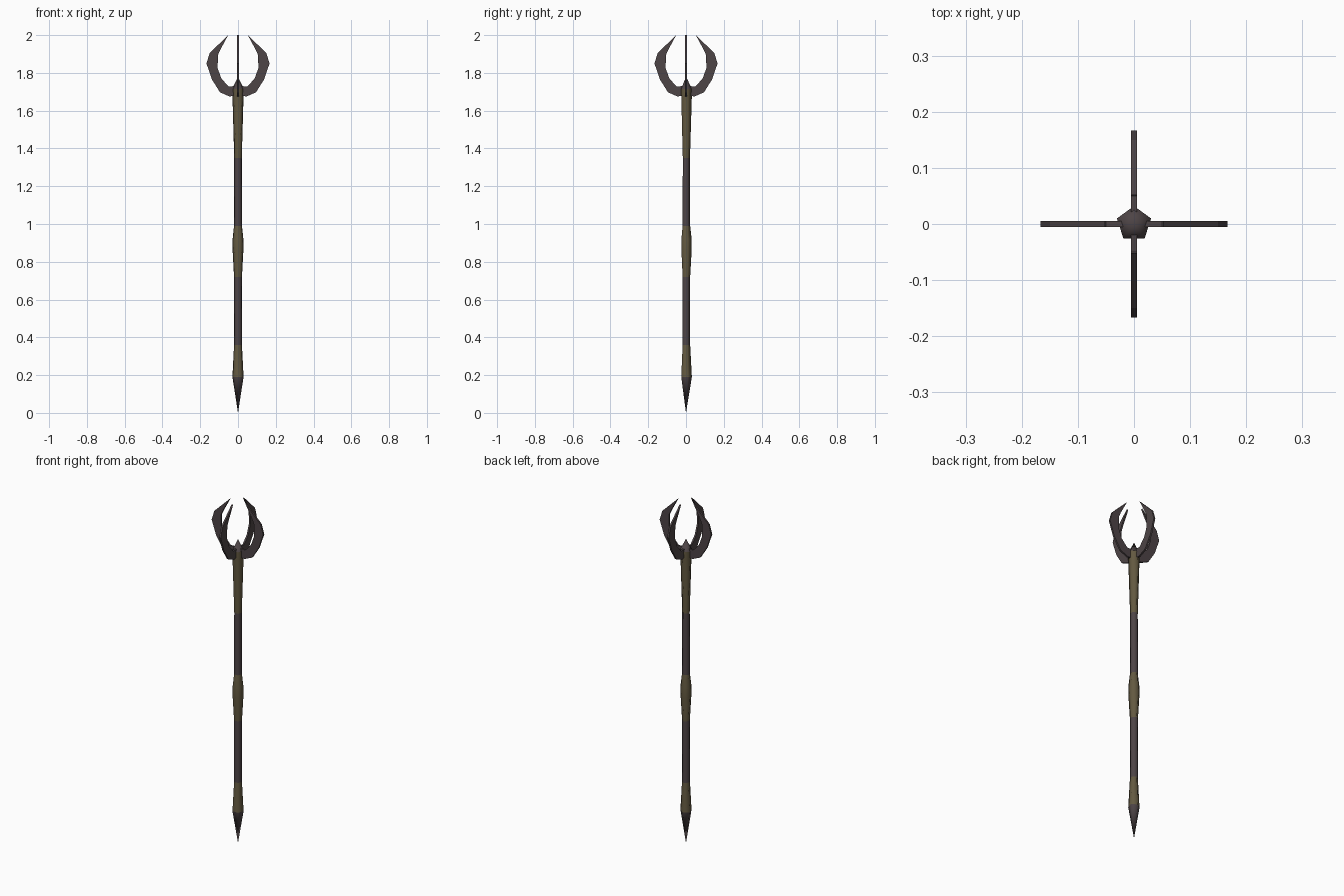
import bpy, bmesh, math
from mathutils import Matrix

if "Cube" in bpy.data.objects:
    bpy.data.objects.remove(bpy.data.objects["Cube"])


def material(name, rgb):
    m = bpy.data.materials.new(name)
    m.diffuse_color = (*rgb, 1)
    m.use_nodes = True
    m.node_tree.nodes["Principled BSDF"].inputs["Base Color"].default_value = m.diffuse_color
    return m


DARK = material("dark iron", (0.075, 0.058, 0.061))
WRAP = material("brown leather", (0.125, 0.100, 0.052))


def finish(name, bm, mat):
    bmesh.ops.recalc_face_normals(bm, faces=bm.faces)
    me = bpy.data.meshes.new(name)
    bm.to_mesh(me)
    bm.free()
    me.materials.append(mat)
    ob = bpy.data.objects.new(name, me)
    bpy.context.collection.objects.link(ob)
    return ob


def pole_section(name, profile, mat):
    """Five-sided turned section from (radius, z) pairs; radius 0 is a point."""
    bm = bmesh.new()
    rings = []
    for r, z in profile:
        if r == 0:
            rings.append([bm.verts.new((0, 0, z))] * 5)
        else:
            angles = [math.radians(90 + 72 * i) for i in range(5)]
            rings.append([bm.verts.new((r * math.cos(a), r * math.sin(a), z)) for a in angles])
    for lo, hi in zip(rings, rings[1:]):
        for i in range(5):
            j = (i + 1) % 5
            corners = dict.fromkeys((lo[i], lo[j], hi[j], hi[i]))
            bm.faces.new(list(corners))
    ob = finish(name, bm, mat)
    for p in ob.data.polygons:
        p.use_smooth = True


# Pole, from the ground spike to the top point
pole_section("ground_spike", [(0, 0), (0.031, 0.19)], DARK)
pole_section("lower_wrap", [(0.031, 0.19), (0.022, 0.36)], WRAP)
pole_section("lower_shaft", [(0.022, 0.36), (0.022, 0.72)], DARK)
pole_section("grip_wrap", [(0.022, 0.72), (0.03, 0.86), (0.03, 0.92), (0.022, 0.99)], WRAP)
pole_section("upper_shaft", [(0.022, 0.99), (0.021, 1.35)], DARK)
pole_section("upper_wrap", [(0.021, 1.35), (0.031, 1.68), (0.032, 1.715)], WRAP)
pole_section("top_point", [(0.032, 1.715), (0, 1.78)], DARK)

# Four flat curved claws around the top
outer = [(0.015, 1.68), (0.045, 1.675), (0.095, 1.697), (0.138, 1.765),
         (0.167, 1.85), (0.15, 1.905)]
inner = [(0.015, 1.73), (0.05, 1.728), (0.088, 1.77), (0.108, 1.825),
         (0.106, 1.895), (0.095, 1.92)]
tip = (0.052, 2.0)
T = 0.005
for k, side in enumerate(("right", "back", "left", "front")):
    bm = bmesh.new()
    layers = []
    for y in (-T, T):
        o = [bm.verts.new((x, y, z)) for x, z in outer]
        n = [bm.verts.new((x, y, z)) for x, z in inner]
        t = bm.verts.new((tip[0], y, tip[1]))
        for i in range(len(o) - 1):
            bm.faces.new((o[i], o[i + 1], n[i + 1], n[i]))
        bm.faces.new((o[-1], t, n[-1]))
        layers.append(o + [t] + n[::-1])
    a, b = layers
    for i in range(len(a)):
        j = (i + 1) % len(a)
        bm.faces.new((a[i], a[j], b[j], b[i]))
    bm.transform(Matrix.Rotation(k * math.pi / 2, 4, "Z"))
    finish(side + "_claw", bm, DARK)
